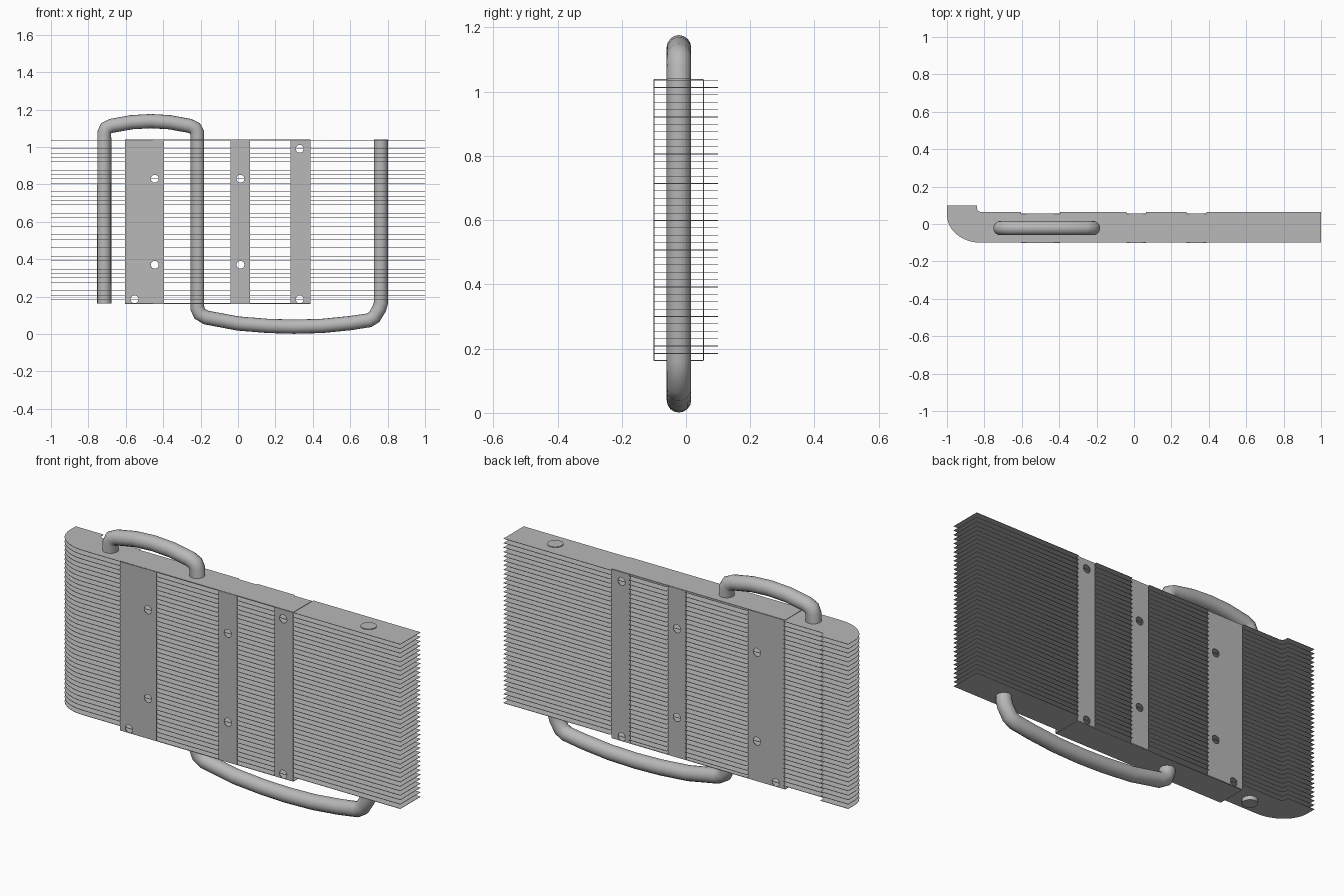
import bpy, bmesh, math
from mathutils import Matrix, Vector

cube = bpy.data.objects.get("Cube")
if cube:
    bpy.data.objects.remove(cube, do_unlink=True)

metal = bpy.data.materials.new("grey_metal")
metal.use_nodes = True
GREY = (0.48, 0.48, 0.48, 1)
metal.diffuse_color = GREY
metal.node_tree.nodes["Principled BSDF"].inputs["Base Color"].default_value = GREY

FRONT, BACK, BOTTOM, TOP = -0.1, 0.065, 0.163, 1.038
STRIPS = {"wide": (-0.605, -0.395), "middle": (-0.04, 0.065), "narrow": (0.28, 0.387)}
HOLES = {"wide": [(-0.445, 0.83), (-0.445, 0.37), (-0.553, 0.185)],
         "middle": [(0.013, 0.83), (0.013, 0.37)],
         "narrow": [(0.33, 0.99), (0.33, 0.185)]}


def link(name, data):
    ob = bpy.data.objects.new(name, data)
    bpy.context.collection.objects.link(ob)
    data.materials.append(metal)
    return ob


def sheet(name, loops, thickness, matrix):
    """Flat sheet from an outline and any hole loops, baked to a mesh."""
    curve = bpy.data.curves.new(name + "_outline", "CURVE")
    curve.dimensions = "2D"
    curve.fill_mode = "BOTH"
    curve.extrude = thickness / 2
    for loop in loops:
        s = curve.splines.new("POLY")
        s.points.add(len(loop) - 1)
        for p, (u, v) in zip(s.points, loop):
            p.co = (u, v, 0, 1)
        s.use_cyclic_u = True
    temp = bpy.data.objects.new(name + "_outline", curve)
    bpy.context.collection.objects.link(temp)
    deps = bpy.context.evaluated_depsgraph_get()
    mesh = bpy.data.meshes.new_from_object(temp.evaluated_get(deps))
    bpy.data.objects.remove(temp, do_unlink=True)
    mesh.materials.clear()
    mesh.transform(matrix)
    return link(name, mesh)


def rect(x0, x1, y0, y1):
    return [(x0, y0), (x1, y0), (x1, y1), (x0, y1)]


def arc(cx, cy, rx, ry, a0, a1, n):
    return [(cx + rx * math.cos(a0 + (a1 - a0) * i / n),
             cy + ry * math.sin(a0 + (a1 - a0) * i / n)) for i in range(n + 1)]


# Fin stack: rounded front corner, raised back lip, shallow notches for the straps
outline = [(1, BACK), (1, FRONT)]
outline += arc(-0.82, 0.05, 0.18, 0.15, -math.pi / 2, -math.pi, 12)
outline += [(-1, 0.1), (-0.84, 0.1)]
outline += arc(-0.82, 0.085, 0.02, 0.02, math.pi, math.pi * 1.5, 4)
for x0, x1 in STRIPS.values():
    outline += [(x0, BACK), (x0, 0.055), (x1, 0.055), (x1, BACK)]
fins = sheet("cooling_fins", [outline], 0.002, Matrix.Translation((0, 0, 0.185)))
stack = fins.modifiers.new("stack", "ARRAY")
stack.count = 38
stack.use_relative_offset = False
stack.use_constant_offset = True
stack.constant_offset_displace = (0, 0, (TOP - 0.002 - 0.185) / 37)

# Vertical straps with drilled holes, front and back
upright = Matrix.Rotation(math.pi / 2, 4, "X")
for key, (x0, x1) in STRIPS.items():
    loops = [rect(x0, x1, BOTTOM, TOP)]
    loops += [arc(x, z, 0.021, 0.021, 0, math.tau * 23 / 24, 23) for x, z in HOLES[key]]
    for side, y in (("front", FRONT), ("back", 0.054)):
        sheet(f"{key}_{side}_strap", loops, 0.003, Matrix.Translation((0, y, 0)) @ upright)

# Thin sheets joining the straps above and below the stack
x0, x1 = STRIPS["wide"][0], STRIPS["narrow"][1]
for name, z in (("top_sheet", TOP), ("bottom_sheet", BOTTOM)):
    sheet(name, [rect(x0, x1, FRONT, 0.053)], 0.003, Matrix.Translation((0, 0, z)))

# Bent pipe that loops above and below the fins
path = [(-0.715, BOTTOM), (-0.715, 1.075), (-0.705, 1.1), (-0.675, 1.113), (-0.57, 1.132),
        (-0.467, 1.138), (-0.365, 1.132), (-0.26, 1.113), (-0.23, 1.1), (-0.218, 1.075),
        (-0.218, 0.14), (-0.205, 0.108), (-0.17, 0.088), (0, 0.056), (0.16, 0.043),
        (0.3, 0.039), (0.45, 0.043), (0.6, 0.058), (0.7, 0.073), (0.728, 0.09),
        (0.755, 0.135), (0.764, 0.165), (0.764, TOP + 0.003)]
curve = bpy.data.curves.new("pipe", "CURVE")
curve.dimensions = "3D"
curve.bevel_depth = 0.038
curve.bevel_resolution = 6
curve.use_fill_caps = True
spline = curve.splines.new("POLY")
spline.points.add(len(path) - 1)
for p, (x, z) in zip(spline.points, path):
    p.co = (x, -0.022, z, 1)
temp = bpy.data.objects.new("pipe_path", curve)
bpy.context.collection.objects.link(temp)
deps = bpy.context.evaluated_depsgraph_get()
mesh = bpy.data.meshes.new_from_object(temp.evaluated_get(deps))
bpy.data.objects.remove(temp, do_unlink=True)
mesh.materials.clear()
pipe = link("heat_pipe", mesh)
bpy.ops.object.select_all(action="DESELECT")
pipe.select_set(True)
bpy.context.view_layer.objects.active = pipe
bpy.ops.object.shade_smooth_by_angle(angle=math.radians(40))
